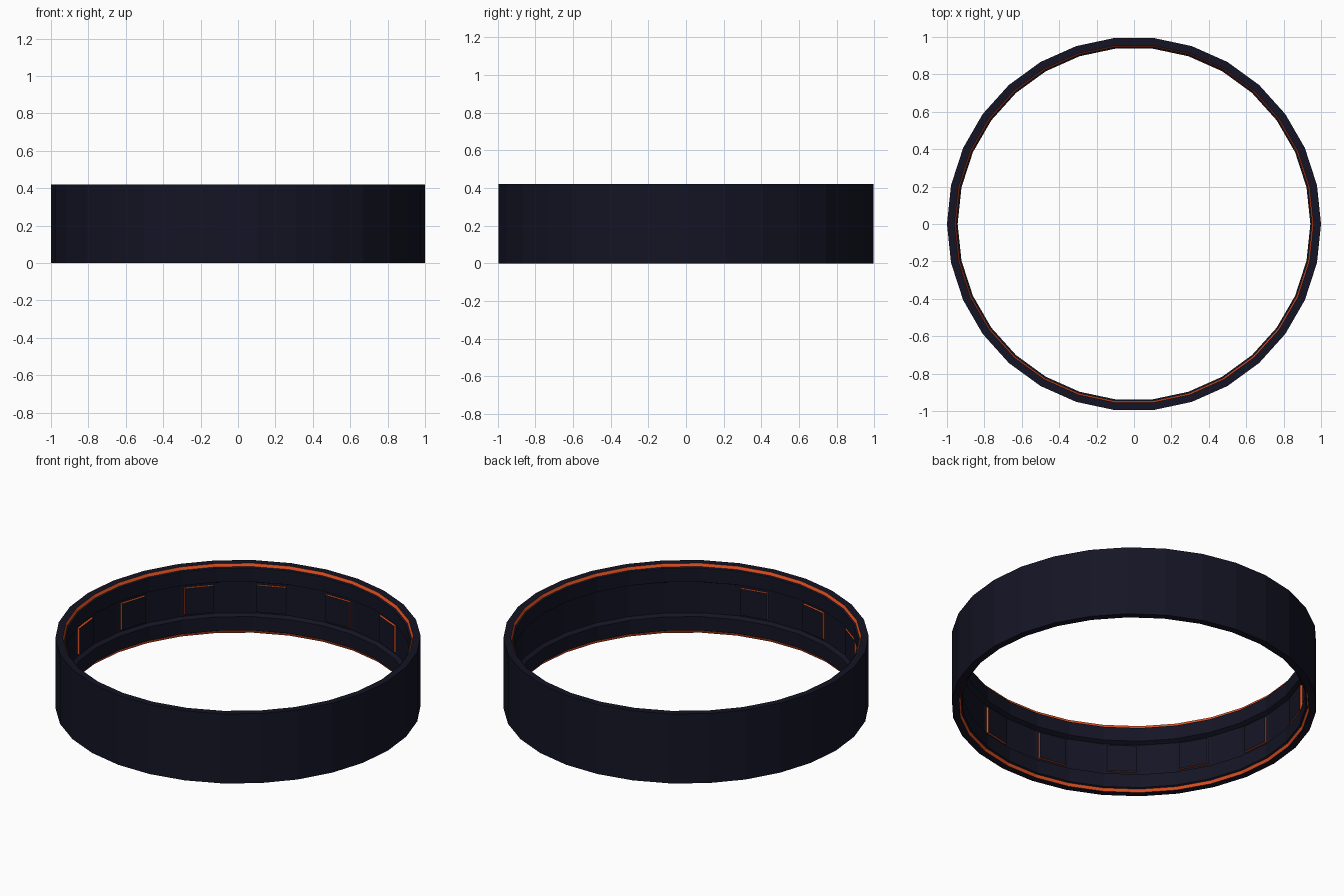
import bpy, bmesh
from math import cos, sin, radians
from mathutils import Matrix

if "Cube" in bpy.data.objects:
    bpy.data.objects.remove(bpy.data.objects["Cube"])

def mat(name, col):
    m = bpy.data.materials.new(name)
    m.diffuse_color = (*col, 1)
    m.use_nodes = True
    m.node_tree.nodes["Principled BSDF"].inputs["Base Color"].default_value = m.diffuse_color
    return m

DARK = mat("dark_navy", (0.007, 0.007, 0.018))
GLOW = mat("orange_trim", (0.75, 0.08, 0.015))

def finish(bm, name):
    bmesh.ops.recalc_face_normals(bm, faces=bm.faces)
    me = bpy.data.meshes.new(name)
    bm.to_mesh(me)
    bm.free()
    me.materials.append(DARK)
    me.materials.append(GLOW)
    ob = bpy.data.objects.new(name, me)
    bpy.context.collection.objects.link(ob)
    return ob

# Upper half of the ring cross-section (radius, z), mirrored about mid height
H = 0.42
upper = [(1.0, H), (0.960, H), (0.952, 0.403), (0.943, 0.398),
         (0.943, 0.315), (0.967, 0.303)]
profile = upper + [(r, H - z) for r, z in reversed(upper)]
n = len(profile)
TRIM = {1, n - 3}   # profile edges that carry the orange line

def ring_section(start):
    # Five flat facets of the 30-sided ring, capped at both ends
    bm = bmesh.new()
    rows = []
    for i in range(6):
        a = radians(start + 12 * i)
        rows.append([bm.verts.new((r * cos(a), r * sin(a), z)) for r, z in profile])
    for p, q in zip(rows, rows[1:]):
        for k in range(n):
            j = (k + 1) % n
            f = bm.faces.new((p[k], p[j], q[j], q[k]))
            f.material_index = 1 if k in TRIM else 0
    bm.faces.new(rows[0])
    bm.faces.new(rows[-1])
    return finish(bm, "ring_section")

def wall_panel(angle):
    # Raised square panel with orange sides and a dark face
    bm = bmesh.new()
    bmesh.ops.create_cube(bm, size=1)
    for f in bm.faces:
        f.material_index = 0 if f.normal.x < -0.5 else 1
    bmesh.ops.scale(bm, vec=(0.015, 0.16, 0.16), verts=bm.verts)
    m = Matrix.Rotation(radians(angle), 4, 'Z') @ Matrix.Translation((0.9555, 0, H / 2))
    bmesh.ops.transform(bm, matrix=m, verts=bm.verts)
    return finish(bm, "wall_panel")

for s in range(6):
    ring_section(60 * s)

# Panels on every second facet, along four of the six sections
for i in range(10):
    wall_panel(66 + 24 * i)
